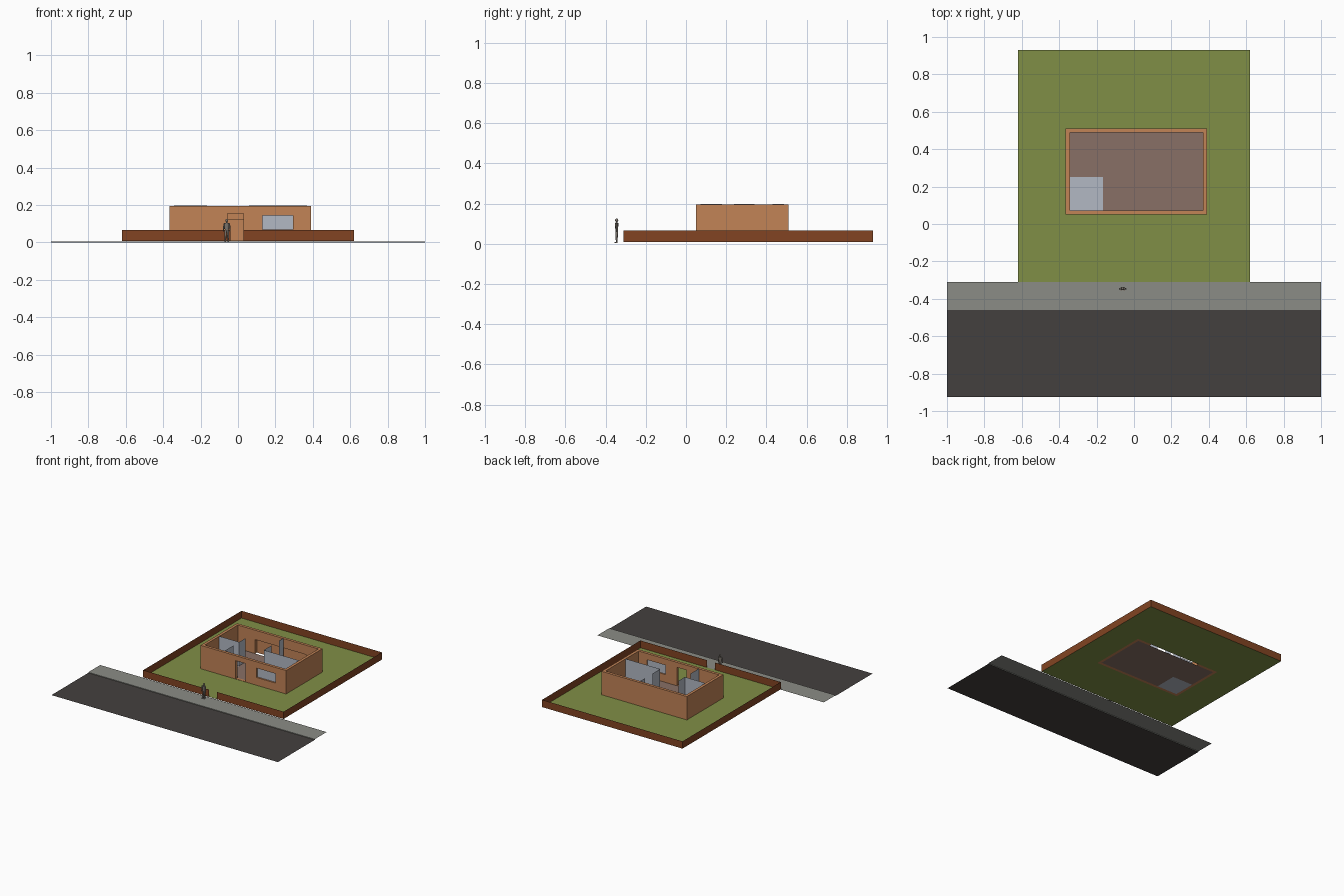
import bpy, bmesh
from mathutils import Vector

if "Cube" in bpy.data.objects:
    bpy.data.objects.remove(bpy.data.objects["Cube"])


def lin(c):
    c /= 255
    return c / 12.92 if c <= 0.04045 else ((c + 0.055) / 1.055) ** 2.4


def mat(name, r, g, b):
    m = bpy.data.materials.new(name)
    m.diffuse_color = (lin(r), lin(g), lin(b), 1)
    m.use_nodes = True
    m.node_tree.nodes["Principled BSDF"].inputs["Base Color"].default_value = m.diffuse_color
    return m


ASPHALT = mat("asphalt", 68, 64, 62)
PAVING = mat("paving", 139, 140, 134)
GRASS = mat("grass", 128, 143, 70)
FENCE = mat("fence_brown", 130, 68, 34)
BRICK = mat("wall_tan", 194, 131, 86)
FLOOR = mat("floor_brown", 136, 112, 102)
PALE = mat("pale_blue_grey", 178, 184, 196)
FIGURE = mat("figure_grey", 125, 118, 110)


def obj(name, bm, m):
    me = bpy.data.meshes.new(name)
    bm.to_mesh(me)
    bm.free()
    me.materials.append(m)
    o = bpy.data.objects.new(name, me)
    bpy.context.collection.objects.link(o)
    return o


def quads(name, faces, m):
    bm = bmesh.new()
    for f in faces:
        bm.faces.new([bm.verts.new(p) for p in f])
    bmesh.ops.remove_doubles(bm, verts=bm.verts, dist=1e-5)
    return obj(name, bm, m)


def flat(x0, x1, y0, y1, z):
    return [(x0, y0, z), (x1, y0, z), (x1, y1, z), (x0, y1, z)]


def upright(a, b, z0, z1):
    return [(*a, z0), (*b, z0), (*b, z1), (*a, z1)]


def box(name, x0, x1, y0, y1, z0, z1, m):
    bm = bmesh.new()
    bmesh.ops.create_cube(bm, size=1)
    for v in bm.verts:
        v.co = ((x0 + x1) / 2 + v.co.x * (x1 - x0),
                (y0 + y1) / 2 + v.co.y * (y1 - y0),
                (z0 + z1) / 2 + v.co.z * (z1 - z0))
    return obj(name, bm, m)


def cut(target, *dims):
    c = box("cutter", *dims, BRICK)
    c.hide_render = True
    mod = target.modifiers.new("cut", 'BOOLEAN')
    mod.operation, mod.solver, mod.object = 'DIFFERENCE', 'EXACT', c
    bpy.context.view_layer.objects.active = target
    bpy.ops.object.modifier_apply(modifier=mod.name)
    bpy.data.objects.remove(c)


G = 0.008                                   # garden level
HX0, HX1, HY0, HY1 = -0.365, 0.39, 0.05, 0.51   # house outline
T = 0.022                                   # wall thickness
IX0, IX1, IY0, IY1 = HX0 + T, HX1 - T, HY0 + T, HY1 - T

# Street and pavement with a small kerb
quads("road", [flat(-1, 1, -0.925, -0.46, 0)], ASPHALT)
quads("pavement", [flat(-1, 1, -0.46, -0.31, 0.005),
                   upright((-1, -0.46), (1, -0.46), 0, 0.005)], PAVING)

# Lawn around the house footprint
quads("lawn", [flat(-0.62, HX0, -0.31, 0.93, G), flat(HX1, 0.62, -0.31, 0.93, G),
               flat(HX0, HX1, -0.31, HY0, G), flat(HX0, HX1, HY1, 0.93, G)], GRASS)

# Thin garden fence with a gateway at the front
run = [(0.03, -0.31), (0.62, -0.31), (0.62, 0.93), (-0.62, 0.93), (-0.62, -0.31), (-0.04, -0.31)]
quads("fence", [upright(a, b, G, 0.066) for a, b in zip(run, run[1:])], FENCE)

# Roofless outer walls with door, window and a recess in the back wall
walls = box("house_walls", HX0, HX1, HY0, HY1, G, 0.195, BRICK)
cut(walls, IX0, IX1, IY0, IY1, -0.1, 0.4)
cut(walls, -0.055, 0.03, 0, 0.1, G + 0.002, 0.155)
cut(walls, 0.13, 0.295, 0, 0.1, 0.07, 0.145)
cut(walls, -0.19, 0.26, 0.45, HY1 - 0.001, -0.1, 0.12)
quads("window_glass", [upright((0.13, 0.062), (0.295, 0.062), 0.07, 0.145)], PALE)

# Floors
BX, BY = -0.165, 0.25                       # bathroom corner
quads("floor", [flat(BX, IX1, IY0, IY1, G), flat(IX0, BX, BY, IY1, G)], FLOOR)
quads("bathroom_floor", [flat(IX0, BX, IY0, BY, G)], PALE)

# Paper-thin inner walls with door gaps
inner = [((IX0, BY), (BX, BY)), ((BX, IY0), (BX, 0.18)), ((BX, BY), (BX, 0.33)),
         ((0.06, 0.24), (IX1, 0.24)), ((0.06, 0.24), (0.06, 0.34)),
         ((0.06, 0.43), (0.06, IY1))]
quads("inner_walls", [upright(a, b, G, 0.198) for a, b in inner], PALE)


# Standing figure at the gate, from tapered limbs and a round head
def limb(name, a, b, r1, r2, flatten=1.0):
    a, b = Vector(a), Vector(b)
    bm = bmesh.new()
    bmesh.ops.create_cone(bm, cap_ends=True, segments=10, radius1=r1, radius2=r2, depth=(b - a).length)
    for v in bm.verts:
        v.co.y *= flatten
    rot = Vector((0, 0, 1)).rotation_difference(b - a).to_matrix()
    bmesh.ops.transform(bm, matrix=rot.to_4x4(), verts=bm.verts)
    bmesh.ops.translate(bm, vec=(a + b) / 2, verts=bm.verts)
    for f in bm.faces:
        f.smooth = len(f.verts) == 4
    return obj(name, bm, FIGURE)


px, py = -0.06, -0.345
limb("figure_torso", (px, py, 0.06), (px, py, 0.104), 0.010, 0.015, 0.6)
limb("figure_neck", (px, py, 0.102), (px, py, 0.111), 0.005, 0.004)
for s, side in ((-1, "left"), (1, "right")):
    limb(side + "_leg", (px + s * 0.008, py, 0.006), (px + s * 0.006, py, 0.063), 0.004, 0.007)
    limb(side + "_arm", (px + s * 0.018, py - 0.003, 0.058), (px + s * 0.014, py, 0.102), 0.003, 0.004)
    box(side + "_foot", px + s * 0.008 - 0.004, px + s * 0.008 + 0.004,
        py - 0.012, py + 0.005, 0.005, 0.010, FIGURE)
bm = bmesh.new()
bmesh.ops.create_uvsphere(bm, u_segments=12, v_segments=8, radius=0.008)
for v in bm.verts:
    v.co = (px + v.co.x * 0.9, py + v.co.y, 0.117 + v.co.z * 1.1)
for f in bm.faces:
    f.smooth = True
obj("figure_head", bm, FIGURE)
